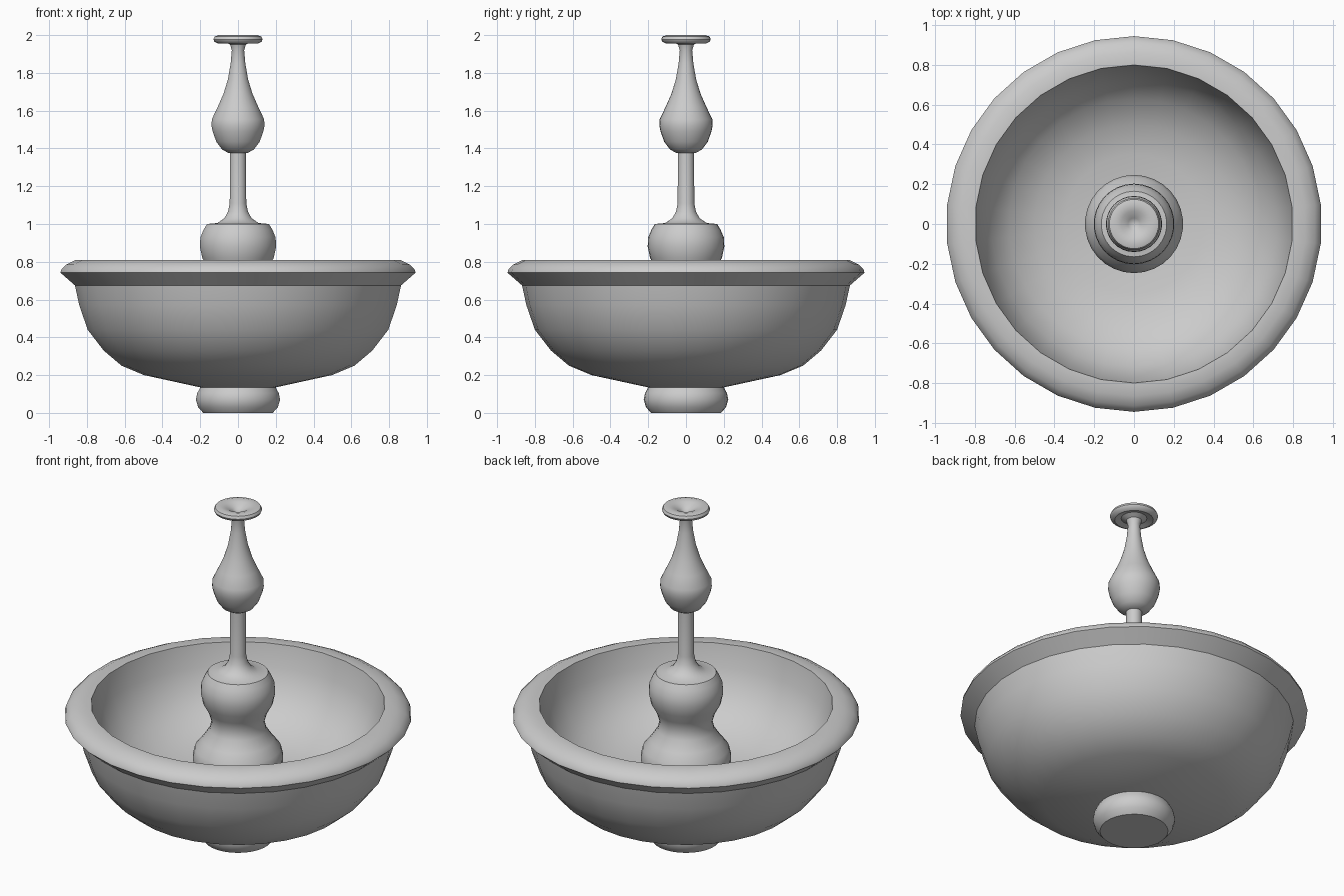
import bpy, bmesh, math

SEG = 30


def lathe(name, profile, angle=40):
    """Spin an (r, z) profile around z; points with r = 0 become poles."""
    bm = bmesh.new()
    rings = []
    for r, z in profile:
        if r == 0:
            rings.append([bm.verts.new((0, 0, z))] * SEG)
        else:
            rings.append([bm.verts.new((r * math.cos(a), r * math.sin(a), z))
                          for a in (math.pi / 2 + 2 * math.pi * i / SEG for i in range(SEG))])
    for low, high in zip(rings, rings[1:]):
        for i in range(SEG):
            j = (i + 1) % SEG
            corners = list(dict.fromkeys((low[i], low[j], high[j], high[i])))
            bm.faces.new(corners)
    bmesh.ops.recalc_face_normals(bm, faces=bm.faces)
    me = bpy.data.meshes.new(name)
    bm.to_mesh(me)
    bm.free()
    ob = bpy.data.objects.new(name, me)
    bpy.context.collection.objects.link(ob)
    bpy.ops.object.select_all(action='DESELECT')
    ob.select_set(True)
    bpy.context.view_layer.objects.active = ob
    bpy.ops.object.shade_smooth_by_angle(angle=math.radians(angle))
    return ob


# Rounded foot under the bowl
lathe("foot", [(0, 0), (.185, 0), (.212, .03), (.224, .07), (.217, .105),
               (.20, .135), (0, .14)])

# Basin: outer bowl, overhanging rim, inner wall and floor
lathe("basin", [(0, .13), (.20, .135), (.50, .20), (.62, .25), (.715, .33),
                (.80, .44), (.845, .57), (.868, .675),
                (.945, .742), (.94, .76), (.915, .785), (.865, .81), (.80, .81),
                (.775, .68), (.72, .56), (.63, .46), (.50, .39), (.35, .35), (0, .34)], 35)

# Waisted pedestal standing in the basin, with a thin stem on top
lathe("pedestal", [(0, .33), (.20, .33), (.222, .39), (.243, .45), (.247, .50),
                   (.235, .55), (.195, .60), (.155, .66), (.144, .71), (.16, .765),
                   (.19, .82), (.203, .88), (.20, .93), (.183, .97), (.165, 1.0),
                   (.11, 1.005), (.073, 1.03), (.053, 1.065), (.044, 1.11),
                   (.043, 1.39), (0, 1.39)])

# Teardrop bulb tapering to the neck and flared spout dish
lathe("bulb_and_spout", [(0, 1.375), (.05, 1.375), (.085, 1.395), (.115, 1.435),
                         (.135, 1.49), (.141, 1.52), (.139, 1.555),
                         (.108, 1.62), (.077, 1.69), (.054, 1.765), (.039, 1.85),
                         (.033, 1.92), (.042, 1.95), (.07, 1.965), (.105, 1.955),
                         (.126, 1.966), (.131, 1.978), (.124, 1.993), (.10, 2.0),
                         (.065, 1.992), (.03, 1.972), (0, 1.95)])
